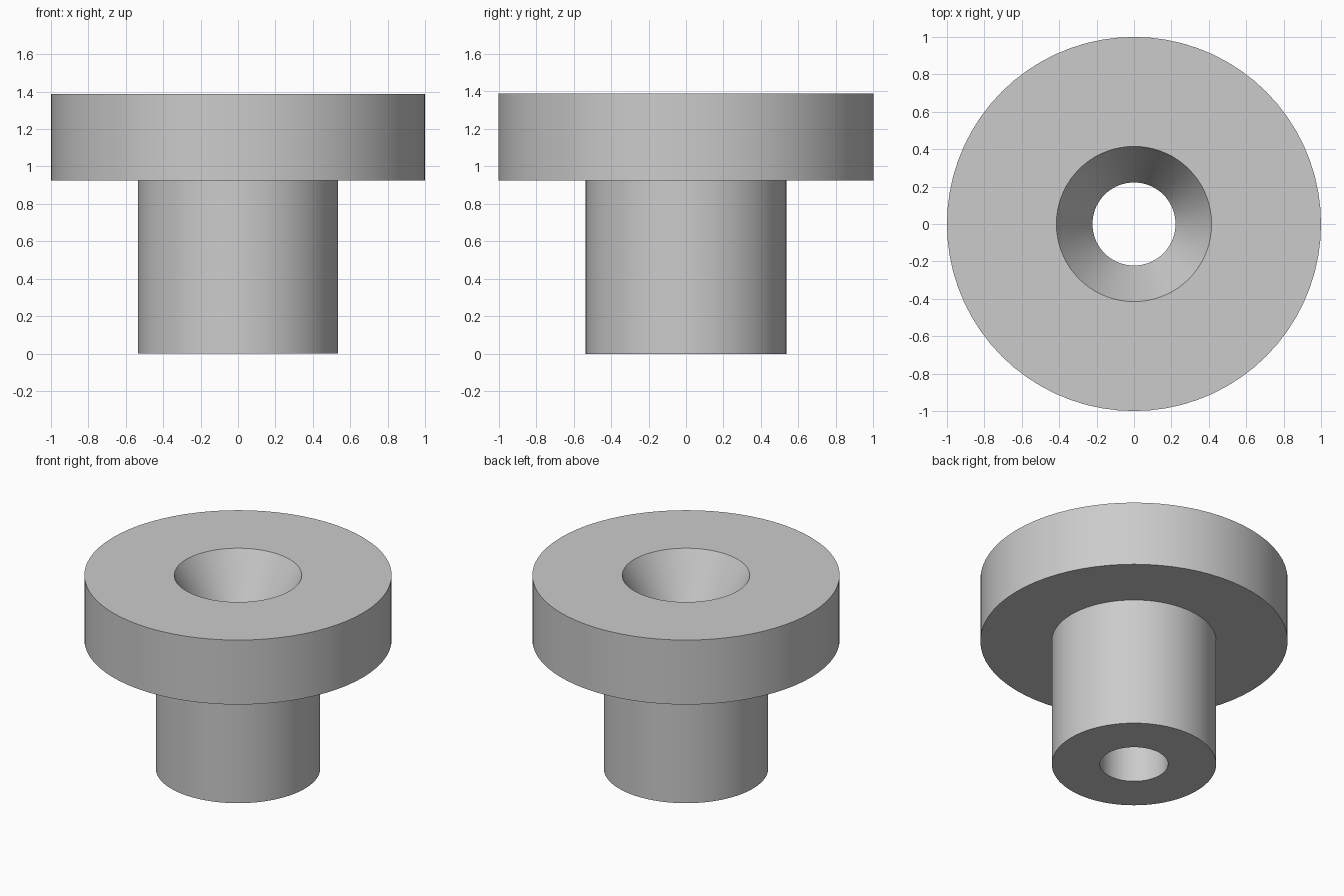
import bpy
import bmesh
import math

SEGMENTS = 72

cube = bpy.data.objects.get("Cube")
if cube:
    bpy.data.objects.remove(cube, do_unlink=True)

# Plain grey material
grey = bpy.data.materials.new("plain grey")
grey.use_nodes = True
colour = (0.6, 0.6, 0.6, 1.0)
grey.diffuse_color = colour
grey.node_tree.nodes["Principled BSDF"].inputs["Base Color"].default_value = colour

# Radius and height of the closed cross-section
flange_radius, stem_radius = 1.0, 0.535
bore_radius, sink_radius = 0.222, 0.415
flange_base, top, sink_depth = 0.925, 1.388, 0.34
profile = [
    (bore_radius, 0),
    (stem_radius, 0),
    (stem_radius, flange_base),
    (flange_radius, flange_base),
    (flange_radius, top),
    (sink_radius, top),
    (bore_radius, top - sink_depth),
]

# Flanged bushing: revolve the cross-section around z
bm = bmesh.new()
ring = [bm.verts.new((r, 0, z)) for r, z in profile]
edges = [bm.edges.new((a, b)) for a, b in zip(ring, ring[1:] + ring[:1])]
bmesh.ops.spin(bm, geom=ring + edges, cent=(0, 0, 0), axis=(0, 0, 1),
               angle=math.tau, steps=SEGMENTS, use_merge=True)
bmesh.ops.remove_doubles(bm, verts=bm.verts[:], dist=0.0001)
bmesh.ops.recalc_face_normals(bm, faces=bm.faces[:])

mesh = bpy.data.meshes.new("flanged_bushing")
bm.to_mesh(mesh)
bm.free()
mesh.materials.append(grey)
bushing = bpy.data.objects.new("flanged_bushing", mesh)
bpy.context.collection.objects.link(bushing)

# Smooth round walls with crisp rims
bpy.ops.object.select_all(action="DESELECT")
bushing.select_set(True)
bpy.context.view_layer.objects.active = bushing
bpy.ops.object.shade_smooth_by_angle(angle=math.radians(25))
